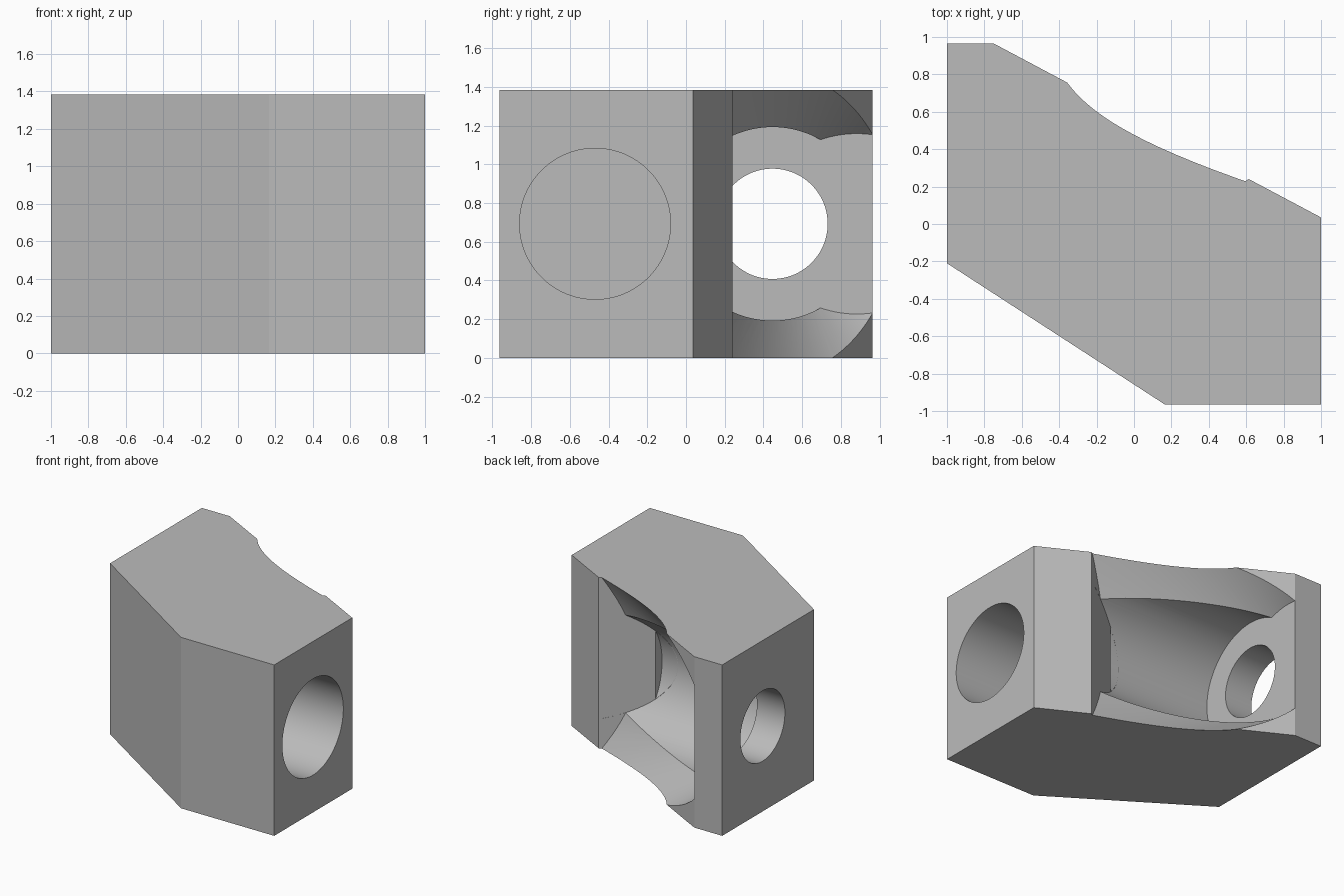
import bpy
import bmesh
import math
from mathutils import Vector, Matrix

if "Cube" in bpy.data.objects:
    bpy.data.objects.remove(bpy.data.objects["Cube"])

HEIGHT = 1.385
MID = HEIGHT / 2
FLOOR_X = -0.75                      # seat plane at the end of the pocket
STOP_POINT = Vector((0.615, 0.24, 0))  # flat side wall of the pocket
STOP_NORMAL = Vector((-0.5, 0.866, 0))

grey = bpy.data.materials.new("plain grey")
grey.use_nodes = True
COLOUR = (0.5, 0.5, 0.5, 1)
grey.diffuse_color = COLOUR
grey.node_tree.nodes["Principled BSDF"].inputs["Base Color"].default_value = COLOUR


def finish(bm, name):
    bmesh.ops.recalc_face_normals(bm, faces=bm.faces[:])
    mesh = bpy.data.meshes.new(name)
    bm.to_mesh(mesh)
    bm.free()
    mesh.materials.append(grey)
    obj = bpy.data.objects.new(name, mesh)
    bpy.context.collection.objects.link(obj)
    return obj


def keep_side(bm, point, normal):
    """Trim a closed solid, keeping the side the normal points to."""
    cut = bmesh.ops.bisect_plane(bm, geom=bm.verts[:] + bm.edges[:] + bm.faces[:],
                                 plane_co=point, plane_no=normal, clear_inner=True)
    edges = [e for e in cut["geom_cut"] if isinstance(e, bmesh.types.BMEdge)]
    if edges:
        bmesh.ops.contextual_create(bm, geom=edges)


def round_cutter(name, start, direction, length, r_start, r_end, trims=()):
    """Cylinder or cone from a start point, trimmed by planes."""
    bm = bmesh.new()
    direction = Vector(direction).normalized()
    place = Matrix.Translation(Vector(start) + direction * length / 2)
    turn = direction.to_track_quat('Z', 'Y').to_matrix().to_4x4()
    bmesh.ops.create_cone(bm, cap_ends=True, segments=128, radius1=r_start,
                          radius2=r_end, depth=length, matrix=place @ turn)
    for point, normal in trims:
        keep_side(bm, point, normal)
    obj = finish(bm, name)
    obj.hide_render = True
    return obj


# Block: extruded plan outline
outline = [(-1, -0.21), (0.165, -0.965), (1, -0.965), (1, 0.035),
           (-0.75, 0.965), (-1, 0.965)]
bm = bmesh.new()
base = bm.faces.new([bm.verts.new((x, y, 0)) for x, y in outline])
top = bmesh.ops.extrude_face_region(bm, geom=[base])["geom"]
bmesh.ops.translate(bm, vec=(0, 0, HEIGHT),
                    verts=[v for v in top if isinstance(v, bmesh.types.BMVert)])
block = finish(bm, "block")

# Pocket, flared opening and holes
X = (1, 0, 0)
POCKET_Y = 0.447
stop = (STOP_POINT, STOP_NORMAL)
angle = math.radians(21)
FLARE = 2.6
cutters = [
    round_cutter("pocket_cutter", (FLOOR_X, POCKET_Y, MID), X, 2.2, 0.5, 0.5, [stop]),
    round_cutter("pocket_end_cutter", (FLOOR_X + 0.001, POCKET_Y, MID), X, 1, 0.499, 0.499),
    round_cutter("flare_cutter", (-1.358, 0.512, MID),
                 (math.cos(angle), math.sin(angle), 0), FLARE, 0, FLARE / 1.45,
                 [(STOP_POINT + STOP_NORMAL * 0.0005, STOP_NORMAL),
                  (Vector((FLOOR_X + 0.0005, 0, 0)), Vector(X))]),
    round_cutter("small_hole_cutter", (-1.2, POCKET_Y, MID), X, 0.7, 0.285, 0.285),
    round_cutter("large_hole_cutter", (0.25, -0.47, MID), X, 1, 0.39, 0.39),
]

bpy.context.view_layer.objects.active = block
for cutter in cutters:
    mod = block.modifiers.new(cutter.name, 'BOOLEAN')
    mod.operation = 'DIFFERENCE'
    mod.solver = 'EXACT'
    mod.object = cutter
    bpy.ops.object.modifier_apply(modifier=mod.name)
for cutter in cutters:
    bpy.data.objects.remove(cutter)

# Smooth round walls, sharp machined edges
for obj in bpy.context.selected_objects:
    obj.select_set(False)
block.select_set(True)
bpy.ops.object.shade_smooth_by_angle(angle=math.radians(20))
